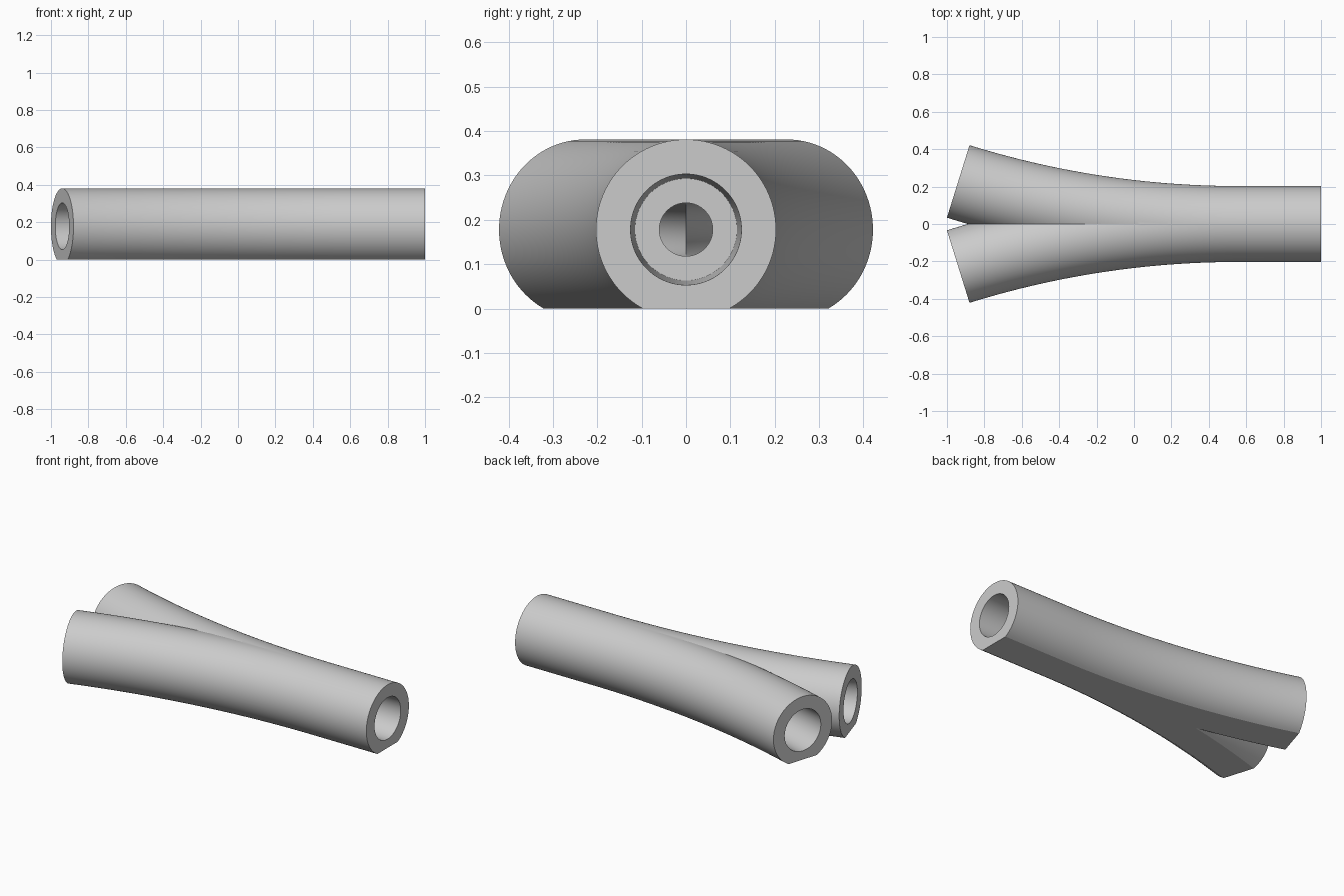
import bpy
import bmesh
from math import sin, cos, pi, asin, radians

cube = bpy.data.objects.get("Cube")
if cube:
    bpy.data.objects.remove(cube, do_unlink=True)

OUTER = 0.203           # outer radius of the pipe
AXIS_Z = 0.178          # height of the pipe axis above the flat base
MOUTH, SEAT, BORE = 0.125, 0.115, 0.06   # tapered socket and narrow channel
DEPTH = 0.4             # socket depth
STRAIGHT = 0.444        # straight length before the branches bend
BEND = 5.03             # bend radius
TURN = radians(17.3)    # bend angle
LENGTH = STRAIGHT + BEND * TURN

# Angles around the section, with points exactly on the edges of the flat base
edge = asin(AXIS_Z / OUTER)
arc = pi + 2 * edge
ANGLES = [-edge + arc * i / 80 for i in range(80)]
ANGLES += [-edge + arc + (2 * pi - arc) * i / 12 for i in range(12)]


def section(bm, s, radius):
    """Ring of vertices at distance s along the branch path."""
    t = max(0, s - STRAIGHT) / BEND
    cx = 1 - min(s, STRAIGHT) - BEND * sin(t)
    cy = BEND * (1 - cos(t))
    ring = []
    for a in ANGLES:
        r = min(radius, AXIS_Z / max(-sin(a), 0.01))
        side = r * cos(a)
        ring.append(bm.verts.new((cx + side * sin(t), cy + side * cos(t),
                                  AXIS_Z + r * sin(a))))
    return ring


def stations(a, b, count):
    return [a + (b - a) * i / count for i in range(count + 1)]


# Outer skin out to the branch end, then the inner passage back again
profile = [(0, OUTER)] + [(s, OUTER) for s in stations(STRAIGHT, LENGTH, 48)]
profile += [(LENGTH - d, MOUTH + (SEAT - MOUTH) * d / DEPTH)
            for d in stations(0, DEPTH, 12)]
profile += [(s, BORE) for s in stations(LENGTH - DEPTH, STRAIGHT, 32)]
profile += [(DEPTH, BORE), (DEPTH, SEAT), (0, MOUTH)]

bm = bmesh.new()
rings = [section(bm, s, r) for s, r in profile]
for a, b in zip(rings, rings[1:] + rings[:1]):
    for i in range(len(ANGLES)):
        j = (i + 1) % len(ANGLES)
        bm.faces.new((a[i], a[j], b[j], b[i]))

# Keep the half beyond the middle plane and mirror it into the second branch
bmesh.ops.bisect_plane(bm, geom=bm.verts[:] + bm.edges[:] + bm.faces[:],
                       dist=0.00001, plane_co=(0, 0, 0), plane_no=(0, 1, 0),
                       clear_inner=True)
bmesh.ops.mirror(bm, geom=bm.verts[:] + bm.edges[:] + bm.faces[:],
                 axis='Y', merge_dist=0.00005)
bmesh.ops.remove_doubles(bm, verts=bm.verts[:], dist=0.00005)
bmesh.ops.recalc_face_normals(bm, faces=bm.faces[:])

mesh = bpy.data.meshes.new("branching_pipe")
bm.to_mesh(mesh)
bm.free()
pipe = bpy.data.objects.new("branching_pipe", mesh)
bpy.context.collection.objects.link(pipe)

# Light grey plastic
grey = bpy.data.materials.new("light_grey")
grey.use_nodes = True
color = (0.6, 0.6, 0.6, 1)
grey.diffuse_color = color
grey.node_tree.nodes["Principled BSDF"].inputs["Base Color"].default_value = color
mesh.materials.append(grey)

bpy.ops.object.select_all(action='DESELECT')
pipe.select_set(True)
bpy.context.view_layer.objects.active = pipe
bpy.ops.object.shade_smooth_by_angle(angle=radians(15))
